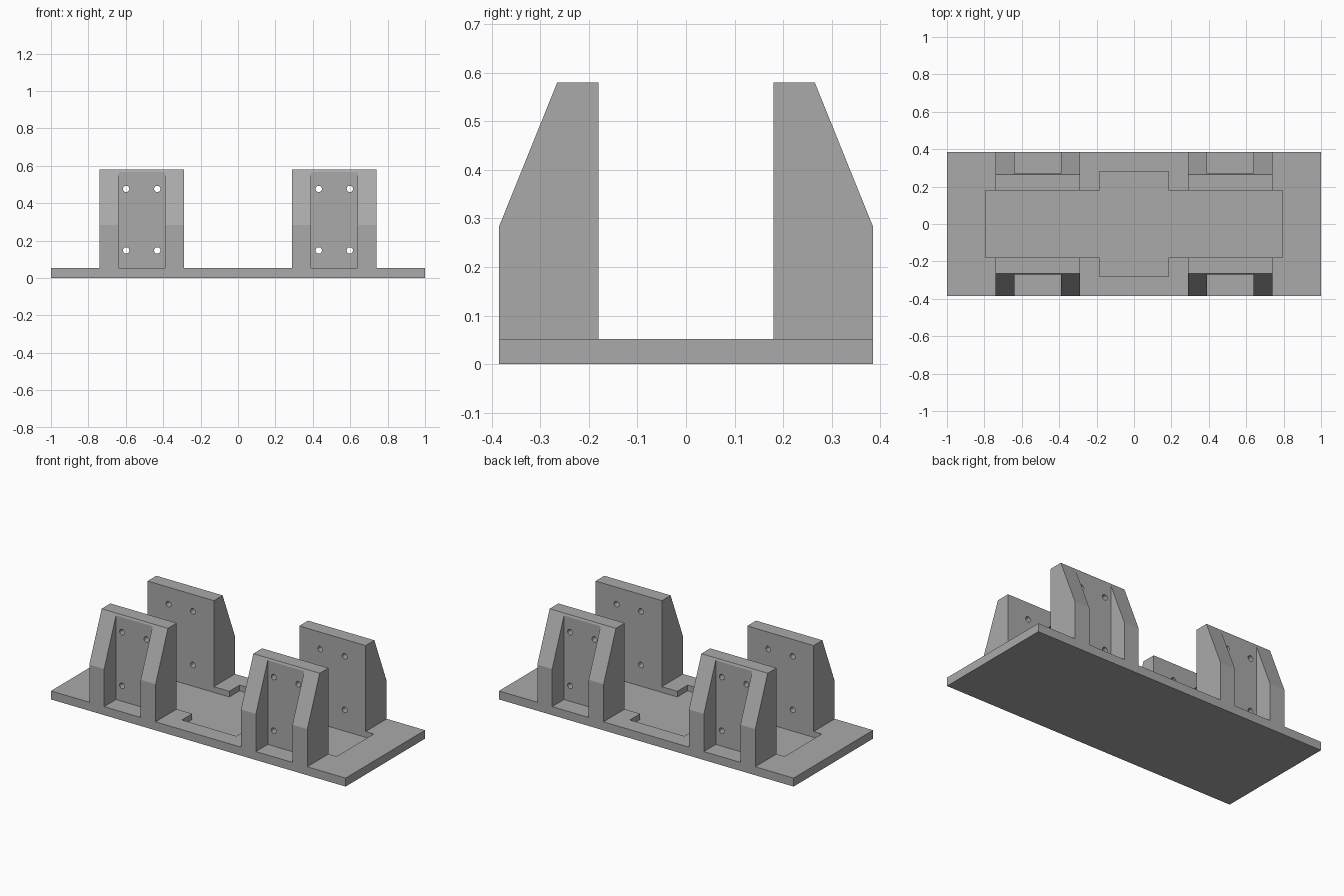
import bpy
import bmesh
from mathutils import Matrix, Vector

cube = bpy.data.objects.get("Cube")
if cube:
    bpy.data.objects.remove(cube, do_unlink=True)

grey = bpy.data.materials.new("plain_grey")
grey.diffuse_color = (0.4, 0.4, 0.4, 1)
grey.use_nodes = True
grey.node_tree.nodes["Principled BSDF"].inputs["Base Color"].default_value = (0.4, 0.4, 0.4, 1)

BASE_TOP = 0.052
HEIGHT = 0.58
INNER, OUTER = 0.18, 0.385


def prism(name, outline, push):
    """Extrude a flat outline of 3D points along the push vector."""
    bm = bmesh.new()
    face = bm.faces.new([bm.verts.new(p) for p in outline])
    moved = bmesh.ops.extrude_face_region(bm, geom=[face])["geom"]
    verts = [v for v in moved if isinstance(v, bmesh.types.BMVert)]
    bmesh.ops.translate(bm, verts=verts, vec=Vector(push))
    bmesh.ops.recalc_face_normals(bm, faces=bm.faces[:])
    mesh = bpy.data.meshes.new(name)
    bm.to_mesh(mesh)
    bm.free()
    mesh.materials.append(grey)
    obj = bpy.data.objects.new(name, mesh)
    bpy.context.collection.objects.link(obj)
    return obj


def cut(obj, cutter):
    """Subtract a hidden cutter with a boolean modifier."""
    cutter.hide_render = True
    cutter.hide_viewport = True
    cutter.display_type = 'WIRE'
    mod = obj.modifiers.new("cut", 'BOOLEAN')
    mod.operation = 'DIFFERENCE'
    mod.solver = 'EXACT'
    mod.object = cutter


# Base plate with a cross-shaped shallow pocket
corners = [(-1, -1), (1, -1), (1, 1), (-1, 1)]
base = prism("base_plate", [(x, y * OUTER, 0) for x, y in corners], (0, 0, BASE_TOP))
half = [(0.795, -0.18), (0.795, 0.18), (0.185, 0.18), (0.185, 0.28)]
quarter = [(0.185, -0.28), (0.185, -0.18)]
right = quarter + half
cross = right + [(-x, -y) for x, y in right]
cut(base, prism("pocket_cutter", [(x, y, BASE_TOP - 0.035) for x, y in cross], (0, 0, 0.1)))


def bolt_holes(name, cx, side):
    """Four round cutters running through a bracket wall."""
    bm = bmesh.new()
    for dx in (-0.083, 0.083):
        for z in (0.147, 0.476):
            place = Matrix.Translation((cx + dx, side * 0.23, z)) @ Matrix.Rotation(1.5707963, 4, 'X')
            bmesh.ops.create_cone(bm, cap_ends=True, segments=24, radius1=0.017,
                                  radius2=0.017, depth=0.2, matrix=place)
    mesh = bpy.data.meshes.new(name)
    bm.to_mesh(mesh)
    bm.free()
    mesh.materials.append(grey)
    obj = bpy.data.objects.new(name, mesh)
    bpy.context.collection.objects.link(obj)
    return obj


# Four brackets: sloped block, open slot between two gussets, bolt holes
profile = [(INNER, BASE_TOP), (OUTER, BASE_TOP), (OUTER, 0.283), (0.265, HEIGHT), (INNER, HEIGHT)]
for x_name, cx in (("right", -0.515), ("left", 0.515)):
    for y_name, side in (("front", -1), ("back", 1)):
        name = f"{y_name}_{x_name}_bracket"
        bracket = prism(name, [(cx - 0.225, side * y, z) for y, z in profile], (0.45, 0, 0))
        slot = [(cx + x * 0.124, side * 0.27, BASE_TOP - 0.02) for x in (-1, 1)]
        slot += [(x, side * 0.5, z) for x, _, z in reversed(slot)]
        cut(bracket, prism(name + "_slot_cutter", slot, (0, 0, 0.7)))
        cut(bracket, bolt_holes(name + "_hole_cutter", cx, side))
